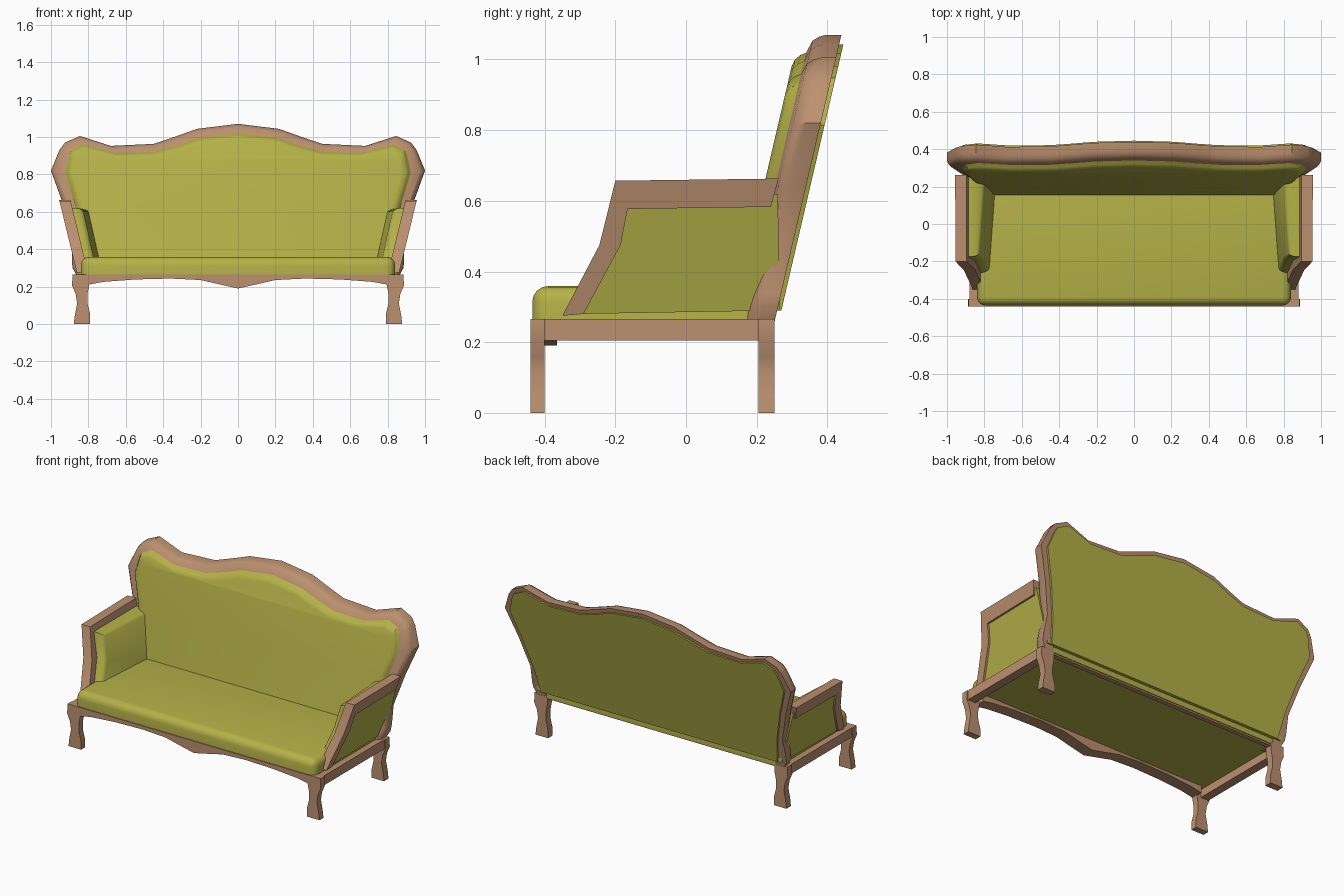
import bpy, bmesh, math

if "Cube" in bpy.data.objects:
    bpy.data.objects.remove(bpy.data.objects["Cube"])


def material(name, rgb):
    m = bpy.data.materials.new(name)
    m.diffuse_color = (*rgb, 1)
    m.use_nodes = True
    m.node_tree.nodes["Principled BSDF"].inputs["Base Color"].default_value = m.diffuse_color
    return m


WOOD = material("wood", (0.50, 0.28, 0.16))
FABRIC = material("olive fabric", (0.46, 0.44, 0.065))


def loft(name, rings, mat, mirror=False):
    """Skin closed rings of equal length and cap both ends."""
    bm = bmesh.new()
    vs = [[bm.verts.new(p) for p in r] for r in rings]
    n = len(vs[0])
    for a, b in zip(vs, vs[1:]):
        for i in range(n):
            j = (i + 1) % n
            bm.faces.new((a[i], a[j], b[j], b[i]))
    bm.faces.new(vs[0])
    bm.faces.new(vs[-1])
    bmesh.ops.recalc_face_normals(bm, faces=bm.faces)
    return finish(name, bm, mat, mirror)


def finish(name, bm, mat, mirror=False):
    me = bpy.data.meshes.new(name)
    bm.to_mesh(me)
    bm.free()
    me.materials.append(mat)
    ob = bpy.data.objects.new(name, me)
    bpy.context.collection.objects.link(ob)
    if mirror:
        ob.modifiers.new("mirror", 'MIRROR')
    bpy.ops.object.select_all(action='DESELECT')
    ob.select_set(True)
    bpy.context.view_layer.objects.active = ob
    bpy.ops.object.shade_smooth_by_angle(angle=math.radians(32))
    return ob


def prism(name, profile, y0, y1, mat, mirror=False):
    return loft(name, [[(x, y, z) for x, z in profile] for y in (y0, y1)], mat, mirror)


def lerp(a, b, t):
    return tuple(p + (q - p) * t for p, q in zip(a, b))


def both_sides(pts):
    """Mirror a half outline that starts on x = 0."""
    return [(-x, z) for x, z in reversed(pts[1:])] + pts


# legs with a soft S profile
leg = [(.885, .265), (.887, .205), (.868, .16), (.86, .11), (.872, .05), (.878, 0),
       (.79, 0), (.79, .05), (.805, .11), (.805, .16), (.795, .21), (.795, .265)]
prism("front_leg", leg, -.44, -.40, WOOD, True)
prism("back_leg", leg, .205, .25, WOOD, True)

# seat rails and shaped front apron
rail = [(.825, .205), (.88, .205), (.88, .265), (.825, .265)]
prism("side_rail", rail, -.40, .25, WOOD, True)
lower = both_sides([(0, .19), (.1, .212), (.2, .235), (.36, .243), (.55, .238), (.72, .225), (.8, .21)])
prism("front_apron", [(-.8, .265)] + lower + [(.8, .265)], -.44, -.365, WOOD)
prism("back_rail", [(-.8, .245), (.8, .245), (.8, .275), (-.8, .275)], .215, .245, WOOD)

# seat cushion, rounded at the top and front corners
bm = bmesh.new()
bmesh.ops.create_cube(bm, size=1)
for v in bm.verts:
    v.co = (v.co.x * 1.68, -.0925 + v.co.y * .685, .307 + v.co.z * .104)
edges = [e for e in bm.edges if all(v.co.z > .3 for v in e.verts) or all(v.co.y < -.3 for v in e.verts)
         and abs(e.verts[0].co.z - e.verts[1].co.z) > .05]
bmesh.ops.bevel(bm, geom=edges, offset=.045, segments=4, profile=.5, affect='EDGES')
finish("seat_cushion", bm, FABRIC)


# leaning back: d is the distance in front of the rear plane
def lean(p, d):
    return (p[0], .27 + .233 * (p[1] - .29) - d, p[1])


outer = [(0, 1.07), (.22, 1.043), (.34, 1.0), (.45, .963), (.68, .952), (.845, 1.005), (.925, .97),
         (.955, .93), (1.0, .82), (.935, .64), (.882, .45)]
inner = [(0, 1.02), (.21, .995), (.325, .955), (.45, .92), (.66, .915), (.83, .96), (.895, .93),
         (.905, .90), (.925, .81), (.872, .64), (.825, .45)]

# carved frame running round the back and down to the seat
section = [(0, .012), (0, .055), (.12, .075), (.35, .09), (1, .1), (1, .012)]
fo = both_sides(outer + [(.888, .34), (.885, .30), (.855, .245)])
fi = both_sides(inner + [(.81, .34), (.805, .30), (.80, .25)])
loft("back_frame", [[lean(lerp(o, i, t), d) for t, d in section] for o, i in zip(fo, fi)], WOOD)

# upholstered back
po = both_sides(outer + [(.86, .29)])
pi = both_sides(inner + [(.80, .29)])
steps = [(.55, 0), (.55, .08), (1, .098), (1.15, .115), (1.4, .127), (1.75, .132)]
loft("back_upholstery", [[lean(lerp(o, i, t), d) for o, i in zip(po, pi)] for t, d in steps], FABRIC)


# splayed arms: d is the distance inward from the outer face
def splay(p, d):
    return (.795 + .243 * p[1] - d, p[0], p[1])


arm_o = [(-.35, .275), (-.245, .475), (-.2, .657), (.262, .663)]
arm_i = [(-.29, .28), (-.185, .475), (-.165, .577), (.24, .583)]
loft("arm_frame", [[splay(p, d) for p, d in ((o, 0), (o, .06), (i, .06), (i, 0))]
                   for o, i in zip(arm_o, arm_i)], WOOD, True)

# arm pads, thicker toward the back
pad = [(-.30, .28), (-.195, .475), (-.175, .62), (.26, .62), (.265, .29)]
shell = [(1, .012, 0), (1, .075, 0), (.985, .09, .02), (.95, .1, .035), (.9, .104, .04)]
rings = []
for s, d, grow in shell:
    ring = []
    for y, z in pad:
        q = (.03 + (y - .03) * s, .42 + (z - .42) * s)
        ring.append(splay(q, d + grow * (q[0] + .3) / .55))
    rings.append(ring)
loft("arm_pad", rings, FABRIC, True)
